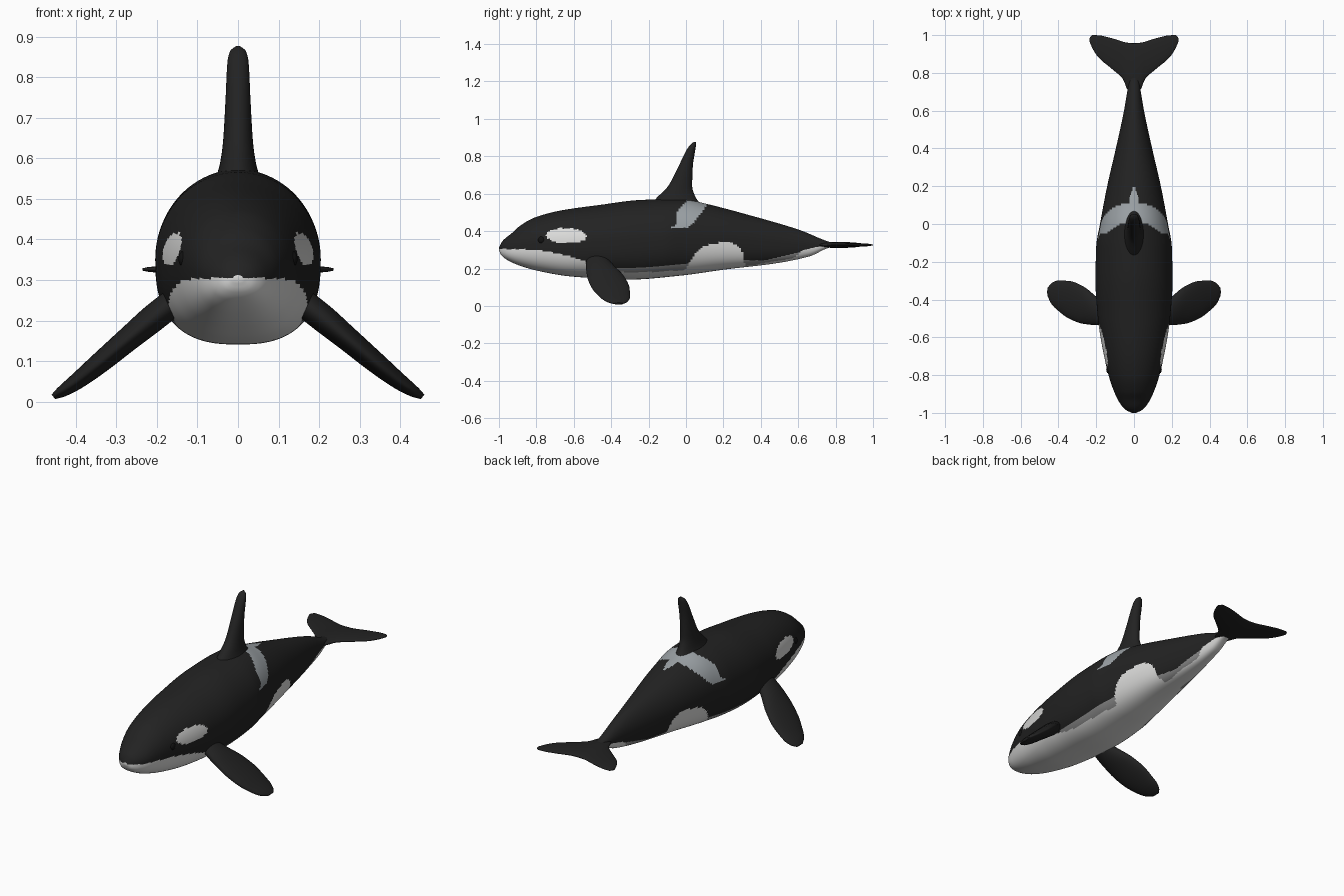
import bpy, bmesh, math
from mathutils import Vector

if "Cube" in bpy.data.objects:
    bpy.data.objects.remove(bpy.data.objects["Cube"])


def material(name, rgb):
    m = bpy.data.materials.new(name)
    m.diffuse_color = (*rgb, 1)
    m.use_nodes = True
    m.node_tree.nodes["Principled BSDF"].inputs["Base Color"].default_value = m.diffuse_color
    return m


BLACK = material("black skin", (0.016, 0.016, 0.016))
WHITE = material("white patches", (0.72, 0.72, 0.71))
SADDLE = material("saddle grey", (0.33, 0.36, 0.38))
FLANK = material("flank grey", (0.27, 0.27, 0.27))
EYE = material("eye black", (0.006, 0.006, 0.006))


def curve(table, x):
    """Monotone cubic through rows (x, v1, v2...); returns the values at x."""
    n = len(table)
    x = min(max(x, table[0][0]), table[-1][0])
    i = 0
    while i < n - 2 and x > table[i + 1][0]:
        i += 1
    out = []
    h = table[i + 1][0] - table[i][0]
    t = (x - table[i][0]) / h
    for k in range(1, len(table[0])):
        def slope(j):
            return (table[j + 1][k] - table[j][k]) / (table[j + 1][0] - table[j][0])

        def tangent(j):
            if j == 0:
                return slope(0)
            if j == n - 1:
                return slope(n - 2)
            a, b = slope(j - 1), slope(j)
            return 2 * a * b / (a + b) if a * b > 0 else 0
        out.append((2*t**3 - 3*t**2 + 1) * table[i][k] + (t**3 - 2*t**2 + t) * h * tangent(i)
                   + (3*t**2 - 2*t**3) * table[i + 1][k] + (t**3 - t**2) * h * tangent(i + 1))
    return out


def loft(name, rings, mats, rule=None, mirror=False, cap_start=False):
    """Skin a list of closed rings into one smooth object."""
    bm = bmesh.new()
    vs = [[bm.verts.new(p) for p in r] for r in rings]
    n = len(vs[0])
    for a, b in zip(vs, vs[1:]):
        for i in range(n):
            bm.faces.new((a[i], a[(i + 1) % n], b[(i + 1) % n], b[i]))
    bm.faces.new(vs[-1])
    if cap_start:
        bm.faces.new(vs[0])
    bmesh.ops.recalc_face_normals(bm, faces=bm.faces)
    for f in bm.faces:
        f.smooth = True
        if rule:
            f.material_index = rule(f.calc_center_median())
    me = bpy.data.meshes.new(name)
    bm.to_mesh(me)
    bm.free()
    for m in mats:
        me.materials.append(m)
    ob = bpy.data.objects.new(name, me)
    bpy.context.collection.objects.link(ob)
    if mirror:
        ob.modifiers.new("mirror", 'MIRROR').merge_threshold = 0.0005
    return ob


def ring(c, a, b, seg=32, low=2.0):
    """Oval ring around c with half axes a and b; low squares off the -b half."""
    pts = []
    for i in range(seg):
        t = 2 * math.pi * i / seg
        co, si = math.cos(t), math.sin(t)
        e = 2 / low if si < 0 else 1
        pts.append(c + a * math.copysign(abs(co) ** e, co) + b * math.copysign(abs(si) ** e, si))
    return pts


def fin(name, table, place, mirror=False, steps=36):
    """Fin from rows (span, lead y, trail y, half thickness, ...)."""
    rings = []
    for i in range(steps + 1):
        s = table[0][0] + (table[-1][0] - table[0][0]) * math.sin(math.pi / 2 * i / steps)
        lead, trail, thick, *rest = curve(table, s)
        c, normal = place(s, (lead + trail) / 2, *rest)
        rings.append(ring(c, Vector((0, (trail - lead) / 2, 0)), normal * thick))
    return loft(name, rings, [BLACK], mirror=mirror)


# Body profiles: top height, underside height, half width along y
TOP = [(-1, .312), (-.98, .348), (-.93, .39), (-.888, .428), (-.81, .472), (-.67, .51), (-.46, .54),
       (-.25, .566), (-.02, .573), (.1, .548), (.34, .485), (.61, .405), (.75, .348), (.8, .333)]
LOW = [(-1, .298), (-.99, .275), (-.963, .25), (-.888, .215), (-.78, .185), (-.62, .158), (-.46, .147),
       (-.3, .141), (-.03, .162), (.21, .195), (.475, .227), (.66, .265), (.76, .31), (.8, .32)]
WIDE = [(-1, .012), (-.985, .042), (-.96, .067), (-.9, .1), (-.8, .135), (-.7, .158), (-.6, .177),
        (-.5, .191), (-.3, .204), (-.12, .2), (0, .18), (.2, .142), (.4, .096), (.6, .053), (.7, .036), (.8, .02)]

# Colour borders
WHITE_TOP = [(-1, .305), (-.83, .302), (-.67, .277), (-.54, .24), (-.4, .19), (-.3, .18), (-.01, .192),
             (.03, .25), (.08, .31), (.15, .335), (.22, .34), (.28, .32), (.305, .28), (.315, .215),
             (.45, .235), (.58, .26), (.62, .295), (.7, .315), (.78, .326), (.8, .326)]
GREY_TOP = [(-.45, .2), (-.3, .205), (0, .225), (.3, .245), (.4, .243), (.5, .262), (.6, .285), (.7, .3)]
SADDLE_SPAN = [(.415, -.085, .01), (.44, -.05, .035), (.5, -.045, .085), (.55, -.005, .115), (.58, .02, .13)]


def body_colour(p):
    x, y, z = p
    if ((y + .64) / .108) ** 2 + ((z - .375 + .03 * (y + .64)) / .041) ** 2 < 1:
        return 1
    if z < curve(WHITE_TOP, y)[0]:
        return 1
    if y > -.45 and y < .7 and z < curve(GREY_TOP, y)[0]:
        return 3
    if z > .415:
        a, b = curve(SADDLE_SPAN, z)
        if a < y < b or (abs(x) < .022 and 0 < y < .2 - abs(x) * 2.5):
            return 2
    return 0


rings = []
for i in range(191):
    y = -1 + 1.8 * (i / 190) ** 1.25
    t, l, w = curve(TOP, y)[0], curve(LOW, y)[0], curve(WIDE, y)[0]
    rings.append(ring(Vector((0, y, (t + l) / 2)), Vector((w, 0, 0)), Vector((0, 0, (t - l) / 2)), 128, 2.6))
loft("body", rings, [BLACK, WHITE, SADDLE, FLANK], body_colour, cap_start=True)

# Dorsal fin, spanning upward
fin("dorsal_fin", [(.52, -.21, .1, .07), (.58, -.155, .052, .046), (.64, -.096, .033, .037),
                   (.74, -.043, .036, .031), (.837, .005, .05, .026), (.865, .026, .054, .019),
                   (.877, .043, .052, .004)],
    lambda s, y: (Vector((0, y, s)), Vector((1, 0, 0))))

# Tail flukes, spanning sideways
fin("tail_flukes", [(0, .68, .957, .016), (.037, .715, .96, .014), (.058, .767, .965, .012),
                    (.116, .82, .983, .01), (.19, .884, .999, .008), (.22, .93, 1.0, .006),
                    (.235, .965, .985, .003)],
    lambda s, y: (Vector((s, y, .326)), Vector((0, 0, 1))), mirror=True)

# Flippers, sloping outward and down
fin("flippers", [(.14, -.53, -.43, .034, .26), (.2, -.535, -.386, .034, .213), (.27, -.528, -.33, .03, .155),
                 (.34, -.503, -.302, .026, .096), (.4, -.46, -.299, .02, .048), (.435, -.425, -.312, .014, .024),
                 (.455, -.385, -.335, .007, .012)],
    lambda s, y, z: (Vector((s, y, z)), Vector((.64, 0, .77))), mirror=True)

# Eyes
bpy.ops.mesh.primitive_uv_sphere_add(segments=20, ring_count=12, radius=.02)
eye = bpy.context.object
eye.name = "eyes"
for v in eye.data.vertices:
    v.co = Vector((v.co.x * .7 + .133, v.co.y - .772, v.co.z + .352))
eye.data.materials.append(EYE)
eye.data.shade_smooth()
eye.modifiers.new("mirror", 'MIRROR')
